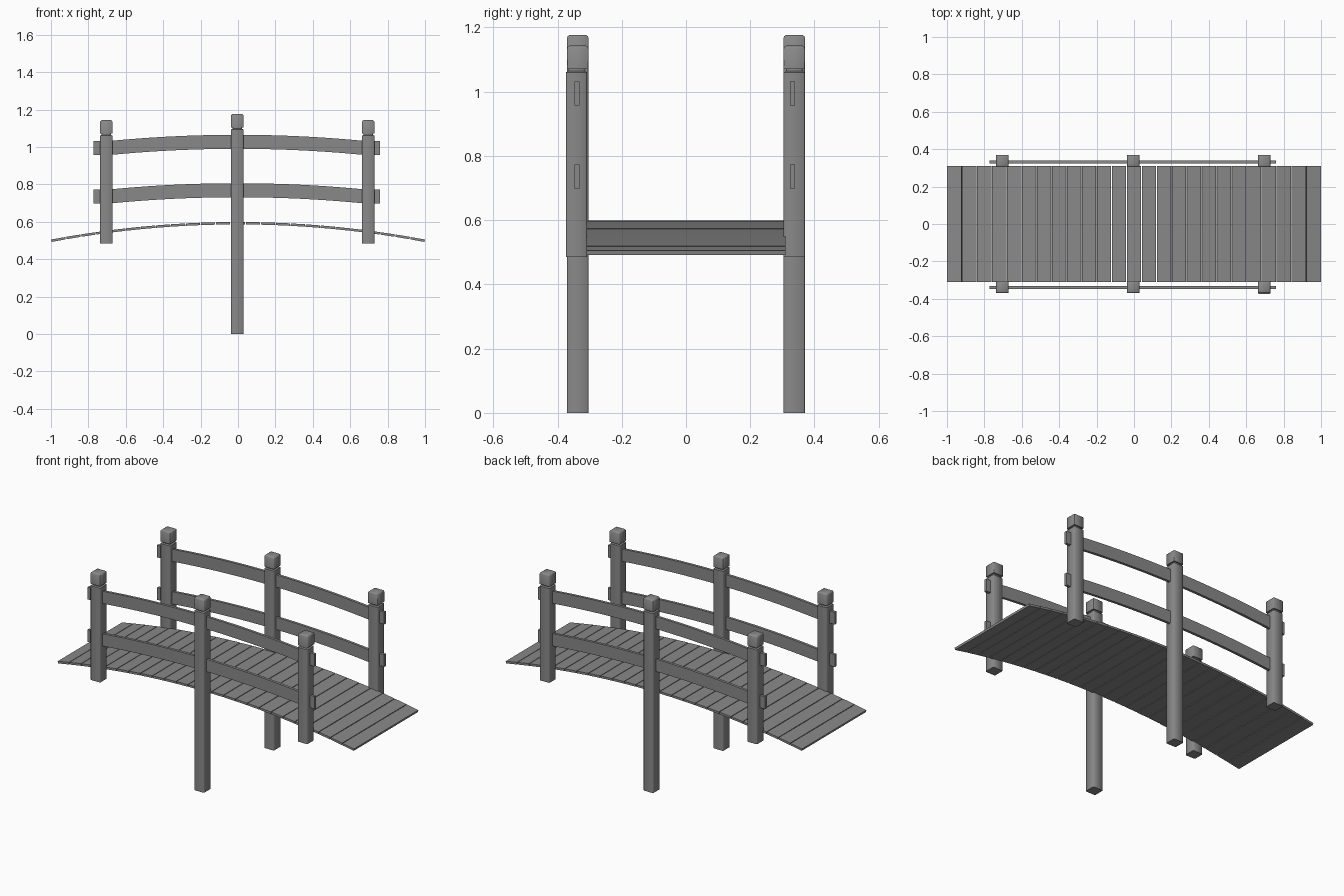
import bpy, bmesh, math
from mathutils import Matrix

if "Cube" in bpy.data.objects:
    bpy.data.objects.remove(bpy.data.objects["Cube"])

X0 = -0.004          # posts and rails sit slightly off the deck centre


def finish(bm, name, smooth=False):
    bmesh.ops.recalc_face_normals(bm, faces=bm.faces)
    me = bpy.data.meshes.new(name)
    bm.to_mesh(me)
    bm.free()
    ob = bpy.data.objects.new(name, me)
    bpy.context.collection.objects.link(ob)
    if smooth:
        bpy.ops.object.select_all(action='DESELECT')
        ob.select_set(True)
        bpy.context.view_layer.objects.active = ob
        bpy.ops.object.shade_smooth_by_angle(angle=math.radians(50))
    return ob


def stack(name, x, y, levels):
    """Chamfered-square sections (half width, chamfer, z) skinned upwards."""
    bm = bmesh.new()
    rings = []
    for h, c, z in levels:
        a = h - c
        pts = [(h, -a), (h, a), (a, h), (-a, h), (-h, a), (-h, -a), (-a, -h), (a, -h)]
        rings.append([bm.verts.new((x + u, y + v, z)) for u, v in pts])
    for r, s in zip(rings, rings[1:]):
        for i in range(8):
            j = (i + 1) % 8
            bm.faces.new((r[i], r[j], s[j], s[i]))
    bm.faces.new(rings[0][::-1])
    bm.faces.new(rings[-1])
    return finish(bm, name, smooth=True)


def rail(name, y, z_end, rise):
    """Flat board arched between the end posts, level beyond them."""
    n, span, t, h = 20, 0.68, 0.008, 0.075
    xs = [-0.768] + [-span + 2 * span * i / n for i in range(n + 1)] + [0.763]
    bm = bmesh.new()
    rings = []
    for x in xs:
        z = z_end + rise * max(0, 1 - (x / span) ** 2)
        rings.append([bm.verts.new((X0 + x, y + dy, z + dz))
                      for dy, dz in ((-t, 0), (t, 0), (t, h), (-t, h))])
    for r, s in zip(rings, rings[1:]):
        for i in range(4):
            j = (i + 1) % 4
            bm.faces.new((r[i], r[j], s[j], s[i]))
    bm.faces.new(rings[0])
    bm.faces.new(rings[-1][::-1])
    return finish(bm, name)


# Arched deck of 25 separate planks
N, pitch = 25, 0.08
bm = bmesh.new()
for i in range(N):
    x = (i - (N - 1) / 2) * pitch
    slope = math.atan(2 * 0.094 * x)
    length = (pitch - 0.004) / math.cos(slope)
    m = (Matrix.Translation((x, 0, 0.592 - 0.094 * x * x))
         @ Matrix.Rotation(slope, 4, 'Y')
         @ Matrix.Diagonal((length, 0.62, 0.013, 1)))
    bmesh.ops.create_cube(bm, size=1, matrix=m)
finish(bm, "deck_planks")

# Posts with necked caps, and rails, on both sides
for side, s in (("front", -1), ("back", 1)):
    y = s * 0.337
    for label, x, z0, top in (("left", -0.7, 0.485, 1.06),
                              ("middle", 0, 0.0, 1.094),
                              ("right", 0.7, 0.485, 1.06)):
        dy = -0.004 if (side, label) == ("front", "right") else 0
        c = 0.004
        # square post, then neck
        stack(f"{side}_{label}_post", X0 + x, y + dy, [
            (0.033, c, z0), (0.033, c, top), (0.025, c, top + 0.004),
            (0.025, c, top + 0.012)])
        # cap with softened top
        stack(f"{side}_{label}_cap", X0 + x, y, [
            (0.033, 0.002, top + 0.011), (0.033, 0.002, top + 0.074),
            (0.031, 0.002, top + 0.079), (0.025, 0.002, top + 0.083)])
    yr = -0.339 if s < 0 else 0.332
    rail(f"{side}_upper_rail", yr, 0.957, 0.033)
    rail(f"{side}_lower_rail", yr, 0.698, 0.033)

# Darker grey throughout
grey = bpy.data.materials.new("dark_grey")
grey.diffuse_color = (0.25, 0.25, 0.25, 1)
grey.use_nodes = True
grey.node_tree.nodes["Principled BSDF"].inputs["Base Color"].default_value = grey.diffuse_color
for ob in bpy.context.collection.objects:
    ob.data.materials.append(grey)
